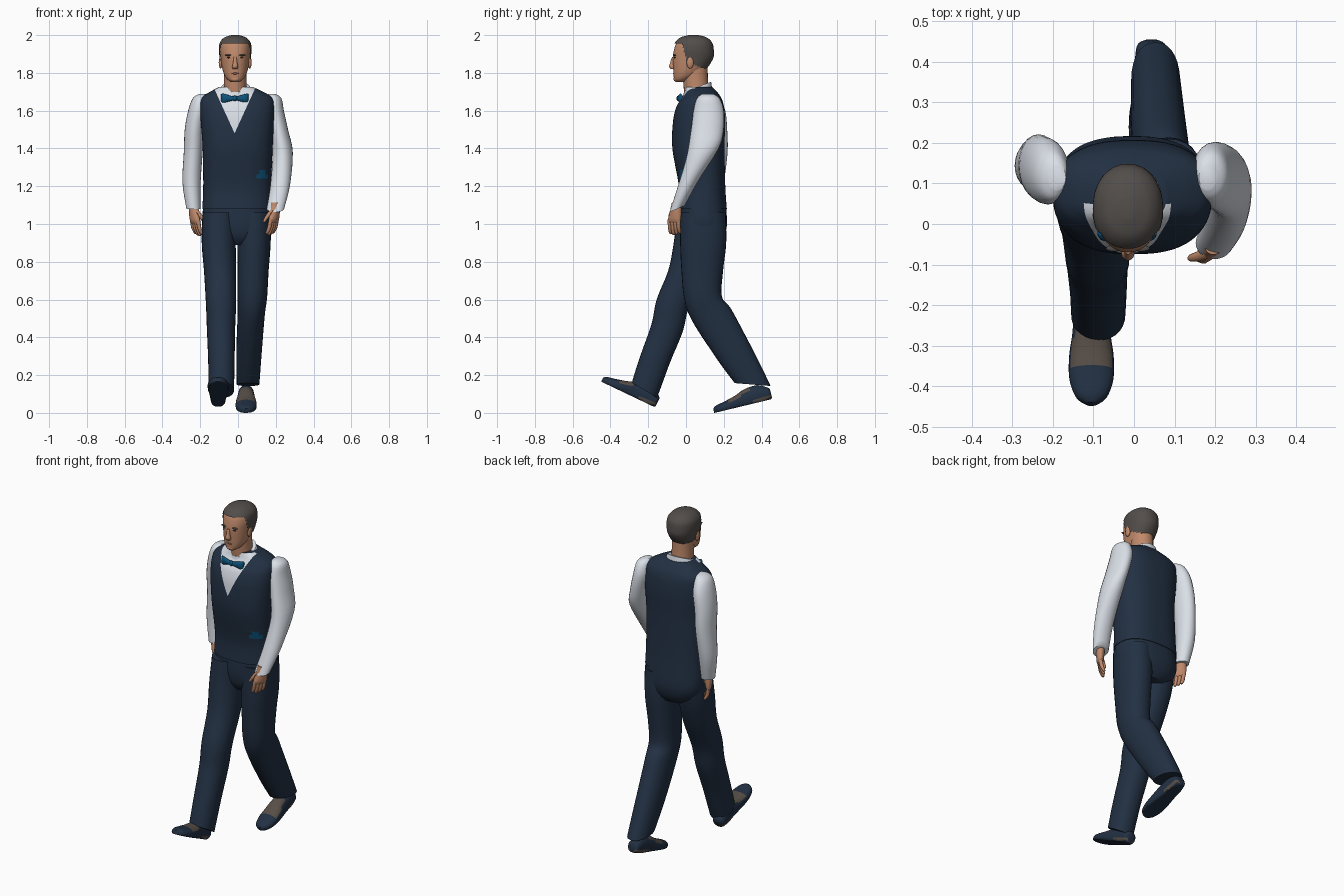
import bpy, bmesh, math
from mathutils import Matrix, Vector


def material(name, r, g, b):
    m = bpy.data.materials.new(name)
    m.diffuse_color = (r, g, b, 1)
    return m


NAVY = material("navy cloth", .016, .030, .056)
WHITE = material("shirt white", .70, .74, .80)
SKIN = material("skin", .52, .25, .145)
HAIR = material("grey brown hair", .085, .075, .07)
BLUE = material("bow blue", .004, .085, .20)
LEATHER = material("brown grey leather", .095, .075, .062)
LIP = material("lip", .36, .13, .085)
DARK = material("eye dark", .06, .035, .025)


def finish(name, bm, mats, rule=None):
    bmesh.ops.recalc_face_normals(bm, faces=bm.faces)
    bm.normal_update()
    if rule:
        for f in bm.faces:
            f.material_index = rule(f.calc_center_median(), f.normal)
    me = bpy.data.meshes.new(name)
    bm.to_mesh(me)
    bm.free()
    for m in mats:
        me.materials.append(m)
    ob = bpy.data.objects.new(name, me)
    bpy.context.collection.objects.link(ob)
    bpy.ops.object.select_all(action='DESELECT')
    bpy.context.view_layer.objects.active = ob
    ob.select_set(True)
    bpy.ops.object.shade_smooth_by_angle(angle=math.radians(45))
    return ob


def spline(a, b, c, d, t):
    return [.5 * (2*q + (r-p)*t + (2*p-5*q+4*r-s)*t*t + (3*q-p-3*r+s)*t**3)
            for p, q, r, s in zip(a, b, c, d)]


def loft_mesh(rings, n=24, steps=4, power=2.0):
    """Skin through rings (x, y, z, half width, half depth, tilt about x)."""
    rings = [tuple(r) + (0,) * (6 - len(r)) for r in rings]
    path = []
    for i in range(len(rings) - 1):
        a, d = rings[max(i-1, 0)], rings[min(i+2, len(rings)-1)]
        path += [spline(a, rings[i], rings[i+1], d, k/steps) for k in range(steps)]
    path.append(rings[-1])
    bm = bmesh.new()
    loops = []
    for x, y, z, rx, ry, tilt in path:
        loop = []
        for k in range(n):
            a = math.tau * k / n
            c, s = math.cos(a), math.sin(a)
            u = rx * math.copysign(abs(c) ** (2/power), c)
            v = ry * math.copysign(abs(s) ** (2/power), s)
            loop.append(bm.verts.new((x+u, y+v*math.cos(tilt), z+v*math.sin(tilt))))
        loops.append(loop)
    for p, q in zip(loops, loops[1:]):
        for k in range(n):
            bm.faces.new((p[k], p[(k+1) % n], q[(k+1) % n], q[k]))
    bm.faces.new(loops[0])
    bm.faces.new(loops[-1])
    return bm


def loft(name, rings, mat, n=24, steps=4, power=2.0, matrix=None):
    bm = loft_mesh(rings, n, steps, power)
    if matrix:
        bm.transform(matrix)
    return finish(name, bm, [mat])


def ball(name, loc, radii, mat):
    bm = bmesh.new()
    bmesh.ops.create_uvsphere(bm, u_segments=16, v_segments=10, radius=1,
                              matrix=Matrix.Translation(loc) @ Matrix.Diagonal((*radii, 1)))
    return finish(name, bm, [mat])


# Waistcoat: V of shirt cut into the front, pocket square on the waist
bm = loft_mesh([(-.005, .088, 1.08, .184, .128), (-.004, .085, 1.2, .18, .123),
                (-.002, .066, 1.4, .185, .138), (-.003, .069, 1.54, .194, .138),
                (-.004, .075, 1.62, .196, .126), (-.005, .082, 1.665, .188, .106),
                (-.007, .08, 1.695, .15, .088), (-.01, .07, 1.725, .09, .07)],
               n=112, steps=9, power=2.5)
for s in (-1, 1):
    bmesh.ops.bisect_plane(bm, geom=bm.verts[:] + bm.edges[:] + bm.faces[:],
                           plane_co=(-.018, 0, 1.48), plane_no=(s * 2.19, 0, 1))


def vest_rule(c, nrm):
    if c.y < .05 and c.z > 1.48 + abs(c.x + .018) * 2.19:
        return 1
    if c.y < .05 and ((c.x-.128)/.03)**2 + ((c.z-1.257)/.022)**2 < 1:
        return 2
    return 0


finish("waistcoat", bm, [NAVY, WHITE, BLUE], vest_rule)

# Trousers
loft("trouser_seat", [(-.005, .09, 1.12, .178, .12), (-.005, .092, 1.0, .182, .125),
                      (-.005, .09, .93, .15, .11), (-.005, .09, .89, .09, .08)],
     NAVY, 40, power=2.4)
loft("back_trouser_leg", [(.085, .09, 1.06, .09, .12), (.085, .091, .9, .088, .122),
                          (.08, .086, .75, .082, .11), (.076, .09, .61, .078, .1, .05),
                          (.07, .135, .52, .072, .108, .3), (.06, .235, .35, .068, .1, .3),
                          (.053, .353, .15, .06, .095, -.08)], NAVY, 28, power=2.2)
loft("front_trouser_leg", [(-.098, .07, 1.06, .09, .115), (-.102, .045, .9, .09, .11),
                           (-.095, .005, .75, .085, .1), (-.09, -.07, .58, .08, .088, -.2),
                           (-.09, -.1, .45, .075, .085, -.25),
                           (-.088, -.165, .28, .07, .08, -.3),
                           (-.088, -.22, .12, .067, .078, -.55)], NAVY, 28, power=2.2)


# Shoes, modelled flat with the heel at the origin and then pitched
def shoe(name, heel, pitch):
    up = math.pi / 2
    bm = loft_mesh([(0, y, z, w, h, up) for y, z, w, h in (
        (.002, .03, .02, .022), (-.01, .032, .036, .034), (-.06, .035, .042, .055),
        (-.13, .03, .047, .055), (-.19, .022, .055, .04), (-.25, .016, .054, .03),
        (-.295, .013, .038, .023), (-.314, .012, .014, .012))], 28, 5, 2.3)
    for v in bm.verts:
        v.co.z = max(v.co.z, 0)

    def rule(c, nrm):
        instep = -.225 < c.y < -.1 and nrm.z > .5
        heel_edge = c.z < .022 and nrm.z > -.5 and c.y > -.1
        return 1 if instep or heel_edge else 0
    ob = finish(name, bm, [NAVY, LEATHER], rule)
    ob.data.transform(Matrix.Translation(heel) @ Matrix.Rotation(pitch, 4, 'X'))


shoe("front_shoe", (-.105, -.165, .03), math.radians(-25.5))
shoe("back_shoe", (.043, .455, .073), math.radians(13.5))

# Sleeves
loft("left_sleeve", [(.18, .115, 1.688, .02, .03), (.188, .118, 1.665, .042, .06),
                     (.193, .12, 1.6, .05, .08), (.215, .113, 1.5, .05, .086),
                     (.236, .088, 1.38, .054, .085, .2), (.224, .01, 1.21, .052, .06, .35),
                     (.198, -.047, 1.08, .046, .043, .4)], WHITE)
loft("right_sleeve", [(-.188, .115, 1.688, .02, .03), (-.2, .118, 1.665, .04, .06),
                      (-.212, .128, 1.6, .052, .08), (-.23, .138, 1.5, .052, .08),
                      (-.237, .147, 1.38, .05, .073), (-.246, .142, 1.22, .048, .058),
                      (-.236, .125, 1.08, .037, .042)], WHITE)


# Hands: palm, four fingers and a thumb, s points inward
def hand(side, wrist, s):
    m = Matrix.Translation(wrist) @ Matrix.Rotation(s * .6, 4, 'Z')
    loft(side + "_palm", [(0, 0, .03, .024, .026), (0, -.006, -.02, .023, .034),
                          (0, -.014, -.06, .018, .04), (0, -.016, -.076, .01, .036)],
         SKIN, 16, 3, matrix=m)
    for i in range(4):
        y = -.016 + (i - 1.5) * .019
        d = .006 * abs(i - 1.2)
        loft(f"{side}_finger_{i+1}", [(0, y, -.06, .011, .011),
                                      (s*.006, y-.003, -.1, .011, .0105),
                                      (s*.018, y-.006, -.136+d, .009, .009),
                                      (s*.02, y-.006, -.143+d, .004, .004)], SKIN, 10, 2, matrix=m)
    loft(side + "_thumb", [(0, -.022, -.005, .014, .014), (s*.014, -.045, -.035, .013, .013),
                           (s*.028, -.06, -.066, .009, .009),
                           (s*.03, -.062, -.074, .004, .004)], SKIN, 10, 3, matrix=m)


hand("left", (.198, -.05, 1.083), -1)
hand("right", (-.236, .122, 1.078), 1)

# Neck, collar and bow tie
loft("neck", [(-.013, .06, 1.66, .064, .066, .2), (-.015, .052, 1.74, .06, .066, .2),
              (-.015, .048, 1.82, .06, .068, .2)], SKIN)
loft("collar", [(-.01, .06, 1.672, .1, .088, .36), (-.011, .06, 1.7, .09, .082, .36),
                (-.012, .061, 1.726, .075, .077, .36)], WHITE, 32)
turn = Matrix.Translation((-.017, -.035, 1.665)) @ Matrix.Rotation(math.pi/2, 4, 'Y')
loft("bow_tie", [(0, .012, -.073, .022, .005), (0, .004, -.06, .025, .01),
                 (0, 0, -.014, .012, .011), (0, 0, .014, .012, .011),
                 (0, .004, .06, .025, .01), (0, .012, .073, .022, .005)],
     BLUE, 16, matrix=turn)
ball("bow_knot", (-.017, -.038, 1.665), (.014, .013, .015), BLUE)

# Head and hair shell
CX = -.015
skull = [(CX, -.028, 1.752, .022, .028), (CX, -.02, 1.765, .041, .043),
         (CX, 0, 1.79, .058, .066), (CX, .02, 1.83, .07, .088),
         (CX, .034, 1.88, .077, .104), (CX, .038, 1.92, .081, .102),
         (CX, .04, 1.955, .076, .092), (CX, .04, 1.98, .054, .066),
         (CX, .04, 1.992, .02, .026)]
loft("head", skull, SKIN, 40, 5, 2.15)
bm = loft_mesh(skull, 72, 8, 2.15)
pivot = Vector((CX, .04, 1.88))
bm.transform(Matrix.Translation(pivot) @ Matrix.Scale(1.07, 4) @ Matrix.Translation(-pivot))


def hairline(y):
    if y < -.02:
        return 1.955
    if y < .005:
        return 1.955 - (y + .02) * 4
    return 1.855 - (y - .005) * .35


bald = [f for f in bm.faces
        if f.calc_center_median().z < hairline(f.calc_center_median().y)]
bmesh.ops.delete(bm, geom=bald, context='FACES')
finish("hair", bm, [HAIR])

# Face details
loft("nose", [(CX, -.066, 1.885, .008, .008), (CX, -.072, 1.855, .011, .012),
              (CX, -.073, 1.833, .016, .017), (CX, -.068, 1.82, .013, .011)], SKIN, 14)
ball("lips", (CX, -.061, 1.797), (.021, .008, .006), LIP)
ball("chin", (CX, -.05, 1.767), (.026, .016, .014), SKIN)
for s, side in ((-1, "right"), (1, "left")):
    ball(side + "_brow", (CX + s*.034, -.060, 1.894), (.02, .008, .004), HAIR)
    ball(side + "_eye", (CX + s*.032, -.059, 1.881), (.012, .006, .004), DARK)
    ball(side + "_ear", (CX + s*.077, .022, 1.855), (.01, .019, .032), SKIN)
